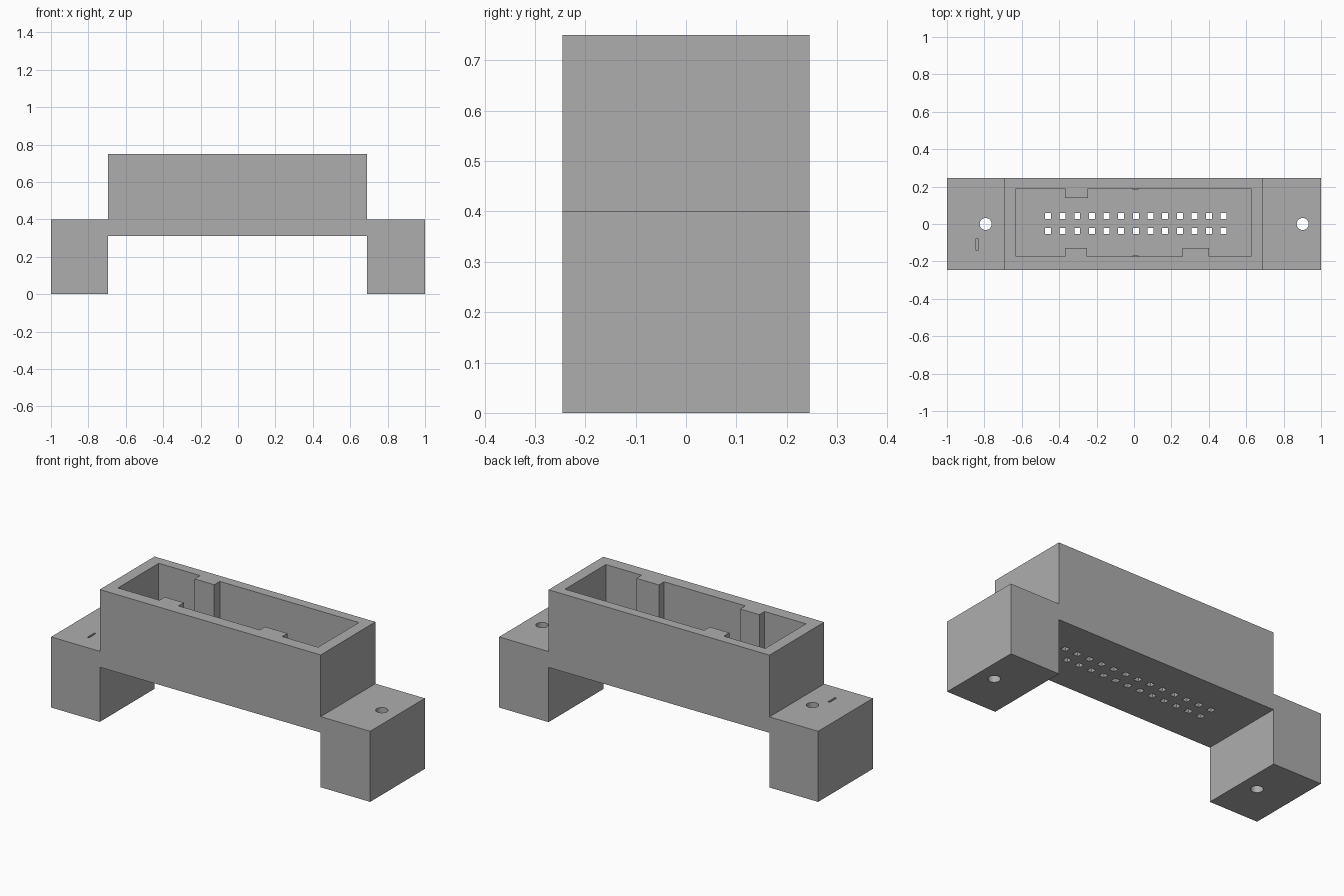
import bpy
import bmesh
from math import cos, sin, tau, radians
from mathutils import Vector

if "Cube" in bpy.data.objects:
    bpy.data.objects.remove(bpy.data.objects["Cube"], do_unlink=True)

grey = bpy.data.materials.new("mid grey")
grey.use_nodes = True
grey.diffuse_color = (0.42, 0.42, 0.42, 1)
grey.node_tree.nodes["Principled BSDF"].inputs["Base Color"].default_value = grey.diffuse_color

HALF_DEPTH = 0.245
FLOOR, TOP = 0.40, 0.75


def prism(bm, points, offset):
    """Extrude a closed polygon along an offset."""
    face = bm.faces.new([bm.verts.new(p) for p in points])
    moved = bmesh.ops.extrude_face_region(bm, geom=[face])["geom"]
    verts = [g for g in moved if isinstance(g, bmesh.types.BMVert)]
    bmesh.ops.translate(bm, verts=verts, vec=Vector(offset))


def box(bm, x0, x1, y0, y1, z0, z1):
    prism(bm, [(x0, y0, z0), (x1, y0, z0), (x1, y1, z0), (x0, y1, z0)], (0, 0, z1 - z0))


def make(name, bm):
    bmesh.ops.recalc_face_normals(bm, faces=bm.faces[:])
    mesh = bpy.data.meshes.new(name)
    bm.to_mesh(mesh)
    bm.free()
    mesh.materials.append(grey)
    obj = bpy.data.objects.new(name, mesh)
    bpy.context.collection.objects.link(obj)
    return obj


def cut(target, cutter):
    """Subtract the cutter, bake the result and drop the cutter."""
    mod = target.modifiers.new("cut", "BOOLEAN")
    mod.operation, mod.solver, mod.object = "DIFFERENCE", "EXACT", cutter
    graph = bpy.context.evaluated_depsgraph_get()
    baked = bpy.data.meshes.new_from_object(target.evaluated_get(graph))
    target.modifiers.clear()
    target.data = baked
    bpy.data.objects.remove(cutter, do_unlink=True)


# Housing: bridge-shaped profile with a mounting leg at each end
outline = [(-1, 0), (-0.695, 0), (-0.695, 0.31), (0.69, 0.31), (0.69, 0), (1, 0),
           (1, 0.4), (0.69, 0.4), (0.69, TOP), (-0.695, TOP), (-0.695, 0.4), (-1, 0.4)]
bm = bmesh.new()
prism(bm, [(x, -HALF_DEPTH, z) for x, z in outline], (0, 2 * HALF_DEPTH, 0))
housing = make("connector_housing", bm)

# Socket cavity, with its polarising keys left standing on the long walls
cavity = [(-0.63, -0.175), (-0.37, -0.175), (-0.37, -0.128), (-0.25, -0.128),
          (-0.25, -0.175), (0.26, -0.175), (0.26, -0.128), (0.40, -0.128),
          (0.40, -0.175), (0.625, -0.175), (0.625, 0.19), (-0.247, 0.19),
          (-0.247, 0.14), (-0.37, 0.14), (-0.37, 0.19), (-0.63, 0.19)]
bm = bmesh.new()
prism(bm, [(x, y, FLOOR) for x, y in cavity], (0, 0, TOP))
cut(housing, make("cavity_cutter", bm))

# Pin holes, mounting holes and the shallow marker slot
bm = bmesh.new()
for column in range(13):
    x = -0.46 + column * 0.0783
    for y in (-0.037, 0.042):
        box(bm, x - 0.016, x + 0.016, y - 0.016, y + 0.016, 0.2, 0.6)
for x in (-0.793, 0.902):
    ring = [tau * i / 32 for i in range(32)]
    prism(bm, [(x + 0.032 * cos(a), 0.032 * sin(a), -0.1) for a in ring], (0, 0, 0.7))
box(bm, -0.846, -0.835, -0.142, -0.078, 0.37, 0.5)
cut(housing, make("hole_cutter", bm))

# Small ribs low on the middle of both long walls
bm = bmesh.new()
for y0, y1 in ((-0.18, -0.169), (0.184, 0.195)):
    box(bm, -0.008, 0.024, y0, y1, FLOOR - 0.01, 0.52)
make("wall_ribs", bm)

# Round hole walls shade smoothly, every corner stays sharp
bpy.ops.object.select_all(action="DESELECT")
housing.select_set(True)
bpy.context.view_layer.objects.active = housing
bpy.ops.object.shade_smooth_by_angle(angle=radians(30))
